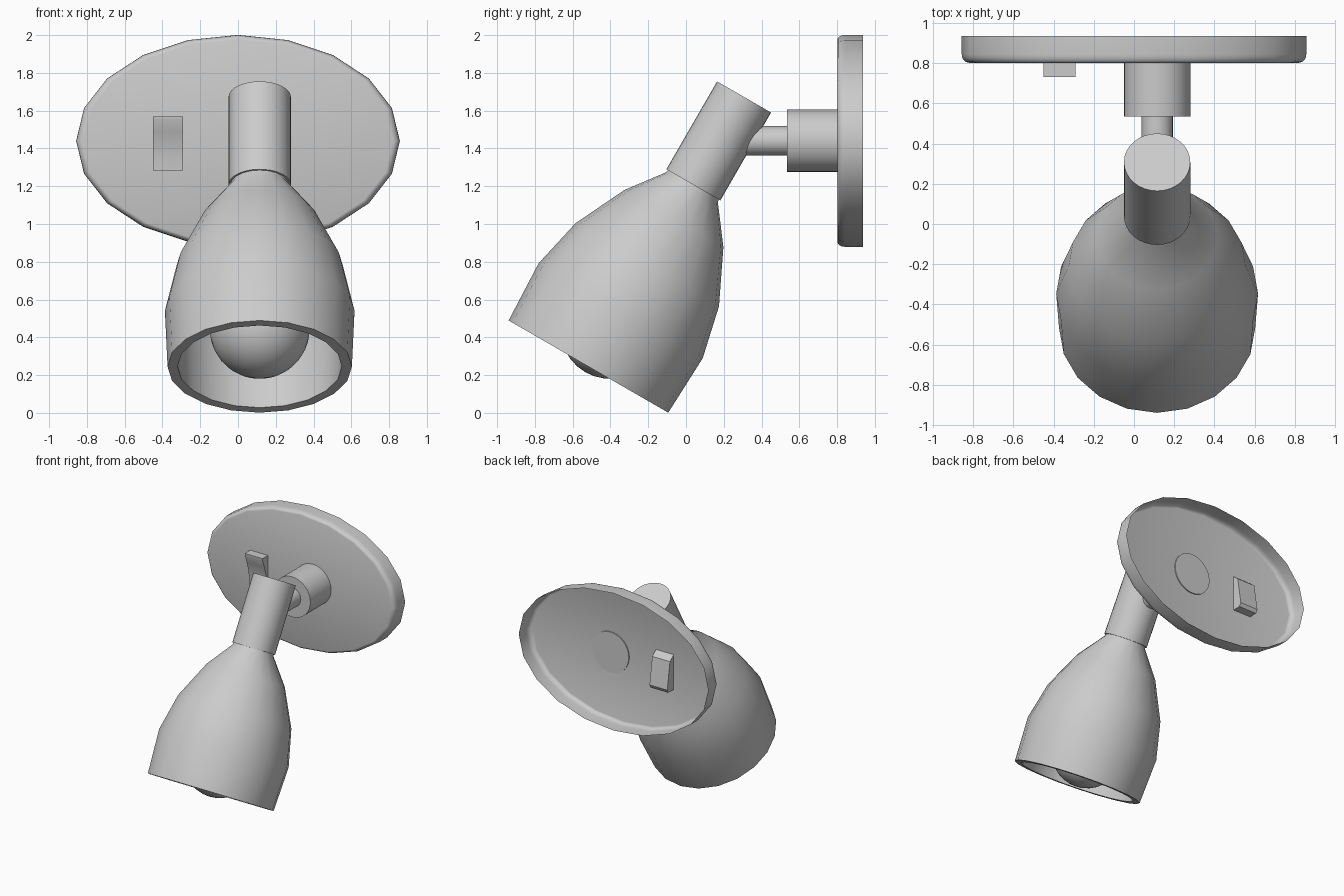
import bpy
import bmesh
from math import cos, sin, pi, radians

cube = bpy.data.objects.get("Cube")
if cube:
    bpy.data.objects.remove(cube)


def finish(name, bm, angle=35):
    """Turn a bmesh into a smooth-shaded object with sharp corners kept."""
    bmesh.ops.remove_doubles(bm, verts=bm.verts, dist=1e-5)
    bmesh.ops.recalc_face_normals(bm, faces=bm.faces)
    mesh = bpy.data.meshes.new(name)
    bm.to_mesh(mesh)
    bm.free()
    obj = bpy.data.objects.new(name, mesh)
    bpy.context.collection.objects.link(obj)
    bpy.ops.object.select_all(action='DESELECT')
    obj.select_set(True)
    bpy.context.view_layer.objects.active = obj
    bpy.ops.object.shade_smooth_by_angle(angle=radians(angle))
    return obj


def lathe(name, profile, origin, tilt, segments=32, cap_start=False, cap_end=False):
    """Revolve (radius, distance) points about an axis tilted around x."""
    bm = bmesh.new()
    rings = []
    for r, d in profile:
        rings.append([bm.verts.new((r * cos(2 * pi * i / segments),
                                    r * sin(2 * pi * i / segments), d))
                      for i in range(segments)])
    for a, b in zip(rings, rings[1:]):
        for i in range(segments):
            j = (i + 1) % segments
            bm.faces.new((a[i], a[j], b[j], b[i]))
    if cap_start:
        bm.faces.new(rings[0])
    if cap_end:
        bm.faces.new(rings[-1])
    obj = finish(name, bm)
    obj.location = origin
    obj.rotation_euler.x = radians(tilt)
    return obj


def rod(name, radius, start, end, origin, tilt):
    return lathe(name, [(radius, start), (radius, end)], origin, tilt,
                 cap_start=True, cap_end=True)


BACKWARD, LAMP_TILT = -90, 150
ARM_X, MOUNT_Z = 0.115, 1.44
arm_origin = (ARM_X, 0, MOUNT_Z)
lamp_origin = (ARM_X, 0.3075, 1.6725)

# Oval wall plate: rounded front edge, open back
bevel = 0.042
plate_profile = [(1 - bevel * (1 - sin(a)), 0.802 + bevel * (1 - cos(a)))
                 for a in (i * pi / 8 for i in range(5))]
plate_profile.append((1, 0.936))
plate = lathe("wall_plate", plate_profile, (0, 0, MOUNT_Z), BACKWARD,
              segments=20, cap_start=True)
plate.scale = (0.857, 0.561, 1)

# Mount and thin arm holding the lamp
rod("mount", 0.165, 0.535, 0.81, arm_origin, BACKWARD)
rod("arm", 0.078, 0.2, 0.54, arm_origin, BACKWARD)

# Tilted lamp: stem, hollow shade and bulb share one axis
rod("stem", 0.165, 0, 0.537, lamp_origin, LAMP_TILT)

outer = [(0.155, 0.53), (0.157, 0.55), (0.303, 0.744), (0.439, 1.026),
         (0.502, 1.307), (0.488, 1.648)]
inner = [(0.435, 1.648), (0.445, 1.307), (0.385, 1.026), (0.255, 0.764), (0.11, 0.58)]
lathe("shade", outer + inner, lamp_origin, LAMP_TILT, segments=20,
      cap_start=True, cap_end=True)

bulb_r, bulb_d = 0.265, 1.417
bulb_profile = [(0.1, 0.58), (0.1, 1.0)]
bulb_profile += [(bulb_r * sin(a), bulb_d - bulb_r * cos(a))
                 for a in (pi * i / 16 for i in range(3, 17))]
lathe("bulb", bulb_profile, lamp_origin, LAMP_TILT, cap_start=True)

# Rocker switch: top tipped forward, bottom sunk through the plate
side = [(0.73, 1.57), (0.73, 1.555), (0.755, 1.49), (0.775, 1.42), (0.787, 1.35),
        (0.79, 1.283), (0.87, 1.283), (0.885, 1.31), (0.85, 1.53), (0.80, 1.57)]
bm = bmesh.new()
ends = [[bm.verts.new((x, y, z)) for y, z in side] for x in (-0.45, -0.29)]
for loop in ends:
    bm.faces.new(loop)
for i in range(len(side)):
    j = (i + 1) % len(side)
    bm.faces.new((ends[0][i], ends[0][j], ends[1][j], ends[1][i]))
finish("rocker_switch", bm)
